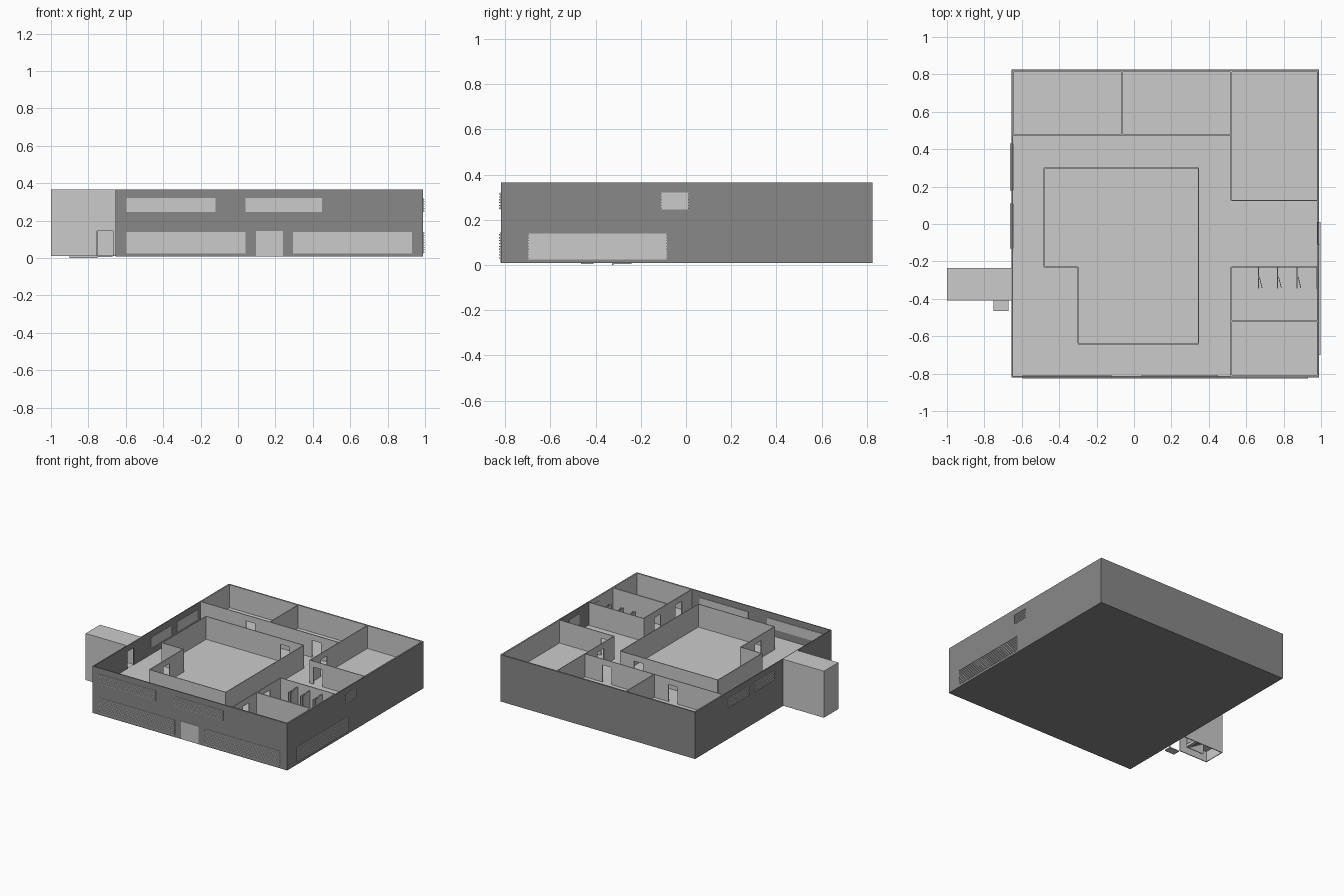
import bpy, bmesh
from mathutils import Matrix, Vector

if "Cube" in bpy.data.objects:
    bpy.data.objects.remove(bpy.data.objects["Cube"])

Z0, ZF, ZT = 0.01, 0.19, 0.365            # ground, upper floor, wall top
X0, X1, Y0, Y1 = -0.655, 0.99, -0.82, 0.826

dark = bpy.data.materials.new("dark_grey")
dark.diffuse_color = (0.25, 0.25, 0.25, 1)
dark.use_nodes = True
dark.node_tree.nodes["Principled BSDF"].inputs["Base Color"].default_value = dark.diffuse_color


def make(name, boxes, mat=None):
    """One object from a list of (x0, x1, y0, y1, z0, z1) boxes."""
    bm = bmesh.new()
    for x0, x1, y0, y1, z0, z1 in boxes:
        c = Vector((x0 + x1, y0 + y1, z0 + z1)) / 2
        m = Matrix.Translation(c) @ Matrix.Diagonal((x1 - x0, y1 - y0, z1 - z0, 1))
        bmesh.ops.create_cube(bm, size=1, matrix=m)
    me = bpy.data.meshes.new(name)
    bm.to_mesh(me)
    bm.free()
    ob = bpy.data.objects.new(name, me)
    bpy.context.collection.objects.link(ob)
    if mat:
        me.materials.append(mat)
    return ob


def wall(axis, pos, a, b, doors=(), z0=ZF, z1=ZT, t=0.006, dz=ZF, w=0.075, h=0.13):
    """Wall boxes along an axis, leaving an opening at each door centre."""
    spans, s = [], a
    for d in sorted(doors):
        spans.append((s, d - w / 2, z0, z1))
        spans.append((d - w / 2, d + w / 2, dz + h, z1))
        if dz > z0:
            spans.append((d - w / 2, d + w / 2, z0, dz))
        s = d + w / 2
    spans.append((s, b, z0, z1))
    p, q = pos - t / 2, pos + t / 2
    return [(u, v, p, q, c, d) if axis == 'x' else (p, q, u, v, c, d)
            for u, v, c, d in spans]


# Outer shell and floors
T = 0.008
make("outer_walls",
     wall('x', Y0 + T / 2, X0, X1, z0=Z0, t=T) +
     wall('x', Y1 - T / 2, X0, X1, z0=Z0, t=T) +
     wall('y', X0 + T / 2, Y0 + T, Y1 - T, [-0.37], z0=Z0, t=T) +
     wall('y', X1 - T / 2, Y0 + T, Y1 - T, z0=Z0, t=T), dark)
make("ground_slab", [(X0, X1, Y0, Y1, Z0 - 0.002, Z0 + 0.004)], dark)
make("upper_floor", [(X0 + T, X1 - T, Y0 + T, Y1 - T, ZF - 0.008, ZF)])

# Central L-shaped hall
make("central_hall_walls",
     wall('x', 0.30, -0.48, 0.345, [0.19]) +
     wall('y', 0.345, -0.64, 0.30) +
     wall('x', -0.64, -0.30, 0.345) +
     wall('y', -0.30, -0.64, -0.23, [-0.44]) +
     wall('x', -0.23, -0.48, -0.30) +
     wall('y', -0.48, -0.23, 0.30))

# Rooms along the back and the right, with lined outer walls
xi, yi = X1 - T - 0.002, Y1 - T - 0.002
make("back_room_walls",
     wall('x', 0.477, X0 + T, 0.52, [-0.225, 0.33]) +
     wall('y', -0.065, 0.477, yi) +
     wall('y', X0 + T + 0.002, 0.477, yi, t=0.004) +
     wall('x', yi, X0 + T, X1 - T, t=0.004))
make("back_right_room_walls",
     wall('y', 0.52, 0.125, yi, [0.29]) +
     wall('x', 0.125, 0.52, xi, [0.59]) +
     wall('y', xi, 0.125, yi, t=0.004))
make("front_right_room_walls",
     wall('y', 0.52, Y0 + T, -0.23, [-0.65, -0.395]) +
     wall('x', -0.23, 0.52, xi) +
     wall('x', -0.52, 0.52, xi, t=0.010) +
     wall('x', Y0 + T + 0.002, 0.52, xi, t=0.004) +
     wall('y', xi, Y0 + T, -0.23, t=0.004))

# Restroom stalls with doors left ajar
for i, x in enumerate((0.665, 0.768, 0.872, 0.976)):
    make(f"stall_partition_{i}", [(x - 0.003, x + 0.003, -0.345, -0.233, ZF, 0.335)])
    if i < 3:
        leaf = make(f"stall_door_{i}", [(-0.002, 0.002, 0, 0.065, ZF + 0.01, 0.335)])
        leaf.location = (x + 0.02, -0.343, 0)
        leaf.rotation_euler[2] = 0.24


# Louvred windows: pane through the wall and slats standing proud of it
def louvre(name, side, a, b, z0, z1, n):
    out = 0.007
    pos, sgn = {'front': (Y0, -1), 'left': (X0, -1), 'right': (X1, 1)}[side]

    def along(u, v, d0, d1, c, d):
        p, q = sorted((pos + sgn * d0, pos + sgn * d1))
        return (u, v, p, q, c, d) if side == 'front' else (p, q, u, v, c, d)
    pitch = (z1 - z0) / n
    boxes = [along(a, b, -T - 0.004, 0.002, z0, z1)]
    boxes += [along(a, b, 0, out, z0 + (i + 0.3) * pitch, z0 + (i + 0.7) * pitch)
              for i in range(n)]
    make(name, boxes)


LOW, HIGH = (0.025, 0.14, 9), (0.245, 0.32, 6)
louvre("front_lower_louvre_left", 'front', -0.595, 0.04, *LOW)
louvre("front_lower_louvre_right", 'front', 0.295, 0.93, *LOW)
louvre("front_upper_louvre_left", 'front', -0.595, -0.12, *HIGH)
louvre("front_upper_louvre_right", 'front', 0.04, 0.45, *HIGH)
louvre("right_lower_louvre", 'right', -0.70, -0.085, *LOW)
louvre("right_upper_louvre", 'right', -0.11, 0.01, *HIGH)
louvre("left_upper_louvre_front", 'left', -0.13, 0.11, *HIGH)
louvre("left_upper_louvre_back", 'left', 0.18, 0.43, *HIGH)
make("entrance_door", [(0.095, 0.24, Y0 - 0.002, Y0 + T, Z0, 0.145)])

# Stair tower on the left: open below, roofed, with a ground level door
A, B, C, D = -1.0, X0, -0.41, -0.235
make("stair_tower",
     wall('x', C + 0.003, A, B, [-0.712], z0=Z0, dz=Z0, w=0.085, h=0.135) +
     wall('x', D - 0.003, A, B, z0=Z0) +
     wall('y', A + 0.003, C + 0.006, D - 0.006, z0=Z0) +
     [(A, B, C, D, ZT - 0.006, ZT)])
make("door_step", [(-0.752, -0.67, -0.465, C, 0.004, 0.012)])

# Two stair flights, a half landing, a top landing and a divider
N, mid = 6, -0.325
run, rise = 0.15 / N, 0.09 / N
steps = []
for i in range(N):
    x = -0.75 - i * run
    z = Z0 + (i + 1) * rise
    steps.append((x - run, x, mid, D - 0.006, z - 0.02, z))
    x, z = -0.90 + i * run, z + 0.09
    steps.append((x, x + run, C + 0.006, mid, z - 0.02, z))
steps += [(A + 0.006, -0.90, C + 0.006, D - 0.006, 0.09, 0.10),
          (-0.75, B, C + 0.006, mid, ZF - 0.01, ZF)]
make("stairs", steps)
make("stair_divider", [(-0.90, -0.75, mid - 0.003, mid + 0.003, 0.0, ZF)])
